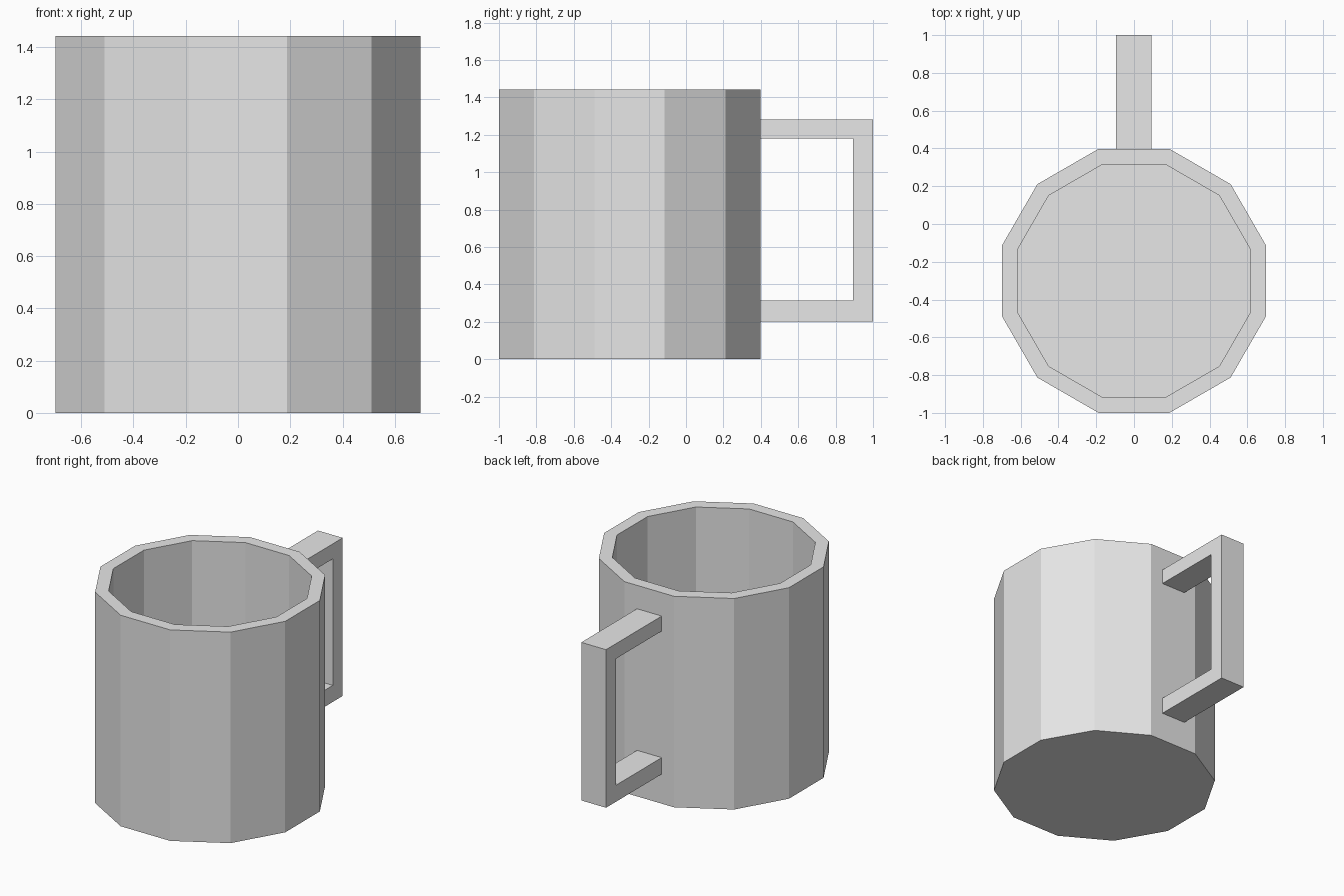
import bpy, bmesh, math

if "Cube" in bpy.data.objects:
    bpy.data.objects.remove(bpy.data.objects["Cube"])

grey = bpy.data.materials.new("light_grey")
grey.diffuse_color = (0.8, 0.8, 0.8, 1)
grey.use_nodes = True
grey.node_tree.nodes["Principled BSDF"].inputs["Base Color"].default_value = grey.diffuse_color


def finish(bm, name):
    bmesh.ops.recalc_face_normals(bm, faces=bm.faces)
    me = bpy.data.meshes.new(name)
    bm.to_mesh(me)
    bm.free()
    me.materials.append(grey)
    ob = bpy.data.objects.new(name, me)
    bpy.context.collection.objects.link(ob)
    return ob


# Mug body: twelve-sided rings (flat-to-flat radius, height), outside then inside
SIDES, CY = 12, -0.301
bm = bmesh.new()
rings = []
for apothem, z in [(0.699, 0), (0.699, 1.443), (0.617, 1.443), (0.617, 0.085)]:
    r = apothem / math.cos(math.pi / SIDES)
    ring = []
    for i in range(SIDES):
        a = 2 * math.pi * (i + 0.5) / SIDES
        ring.append(bm.verts.new((r * math.cos(a), CY + r * math.sin(a), z)))
    rings.append(ring)
for lo, hi in zip(rings, rings[1:]):
    for i in range(SIDES):
        j = (i + 1) % SIDES
        bm.faces.new((lo[i], lo[j], hi[j], hi[i]))
bm.faces.new(rings[0])    # underside
bm.faces.new(rings[-1])   # inner floor
finish(bm, "mug_body")

# Handle: square C profile in the YZ plane, extruded across X
bm = bmesh.new()
profile = [(0.39, 0.202), (1.0, 0.202), (1.0, 1.283), (0.39, 1.283),
           (0.39, 1.18), (0.893, 1.18), (0.893, 0.315), (0.39, 0.315)]
face = bm.faces.new([bm.verts.new((-0.095, y, z)) for y, z in profile])
out = bmesh.ops.extrude_face_region(bm, geom=[face], use_keep_orig=True)
verts = [g for g in out["geom"] if isinstance(g, bmesh.types.BMVert)]
bmesh.ops.translate(bm, verts=verts, vec=(0.187, 0, 0))
finish(bm, "handle")
